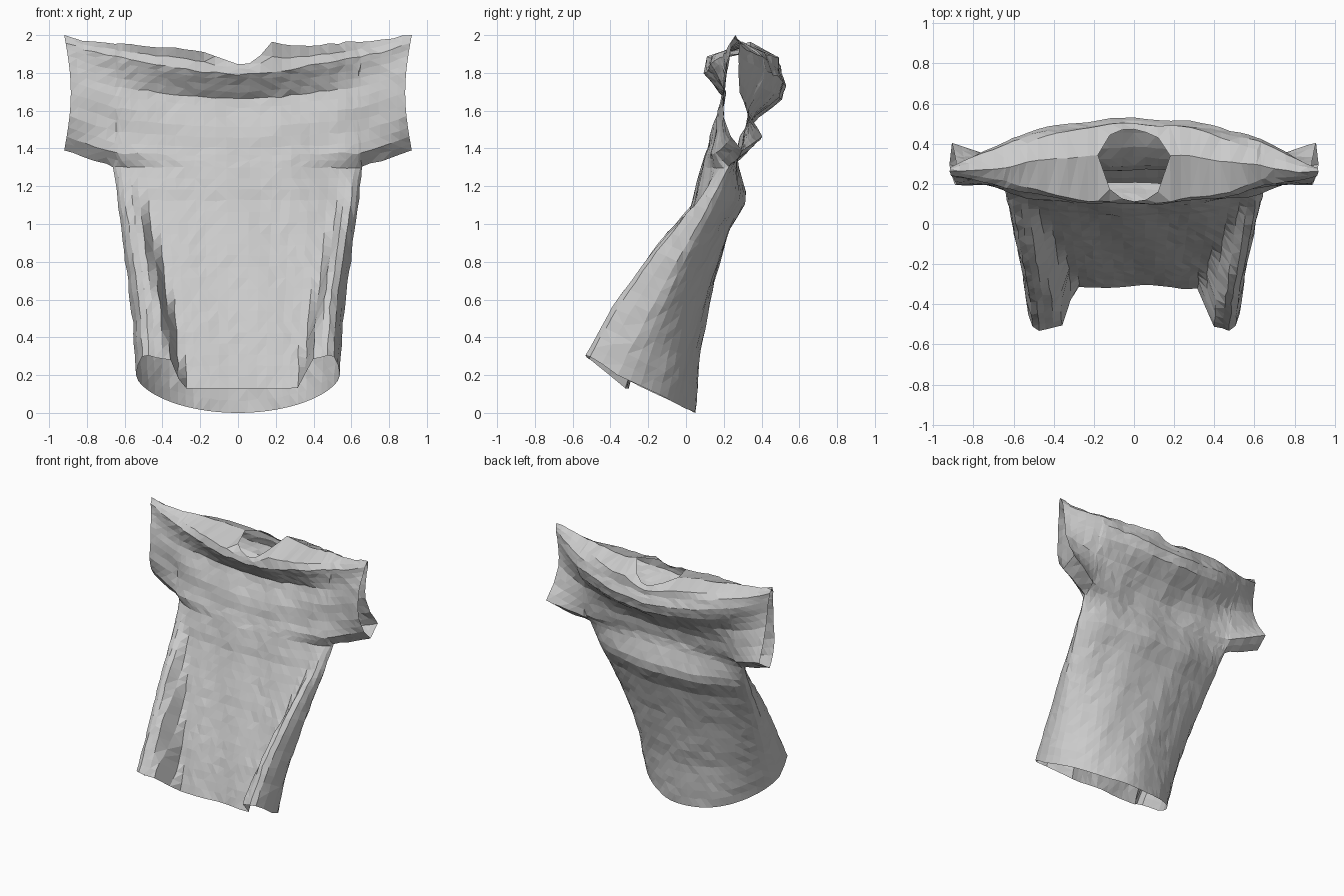
import bpy, bmesh, math, random

cube = bpy.data.objects.get("Cube")
if cube:
    bpy.data.objects.remove(cube, do_unlink=True)
random.seed(4)

ARMPIT_X, ARMPIT_Z, CUFF_X, NECK_R = 0.65, 1.3, 0.92, 0.18
RIDGE_T = .93


def interp(table, t):
    """Row of values at t in a table whose first column is the key."""
    if t <= table[0][0]:
        return table[0][1:]
    for a, b in zip(table, table[1:]):
        if t <= b[0]:
            f = (t - a[0]) / (b[0] - a[0])
            return [p + (q - p) * f for p, q in zip(a[1:], b[1:])]
    return table[-1][1:]


def smooth(a, b, x):
    f = min(1, max(0, (x - a) / (b - a)))
    return f * f * (3 - 2 * f)


# Trunk: height fraction, front centre y, side y, back centre y, half width, fold depth
TRUNK = [(0, -.31, -.36, .05, .54, .19), (.25, -.22, -.22, .07, .555, .17),
         (.54, -.09, -.06, .15, .595, .12), (.75, 0, .08, .235, .625, .07),
         (.85, .04, .14, .31, .64, .03), (.9, .05, .17, .315, .645, .02),
         (1, .08, .23, .275, .66, 0)]
# Yoke: height fraction, front y and back y at the centre, armpit and cuff
YOKE = [(0, .08, .23, .3, .275, .23, .3), (.12, .1, .17, .24, .26, .32, .41),
        (.3, .13, .18, .2, .29, .32, .34), (.5, .17, .19, .2, .38, .33, .29),
        (.68, .2, .2, .21, .5, .37, .28), (.82, .15, .2, .23, .53, .41, .28),
        (RIDGE_T, .1, .19, .24, .5, .4, .28), (1, .11, .26, .26, .5, .28, .26)]
# Shoulder line and the drape ridge below it: x, z
SHOULDER = [(-.92, 2), (-.8, 1.965), (-.5, 1.945), (-.3, 1.93), (-.18, 1.91),
            (.03, 1.835), (.1, 1.87), (.18, 1.965), (.3, 1.94), (.7, 1.97), (.92, 2)]
RIDGE = [(0, 1.83), (.2, 1.845), (.5, 1.9), (.8, 1.96), (.92, 2)]


def trunk_point(x, t, back):
    fc, side, bc, width, fold = interp(TRUNK, t)
    s = x / ARMPIT_X
    p = max(0, 1 - s * s) ** .6
    start = .53 + .25 * t + (.06 if x > 0 else 0)
    g = smooth(start, start + .14, abs(s)) * min(1, 3 * p)
    if back:
        y, hem = side + (bc - side) * p, .2 * (1 - p)
    else:
        y = side + (fc - side) * p - fold * g
        hem = .13 + .15 * g + .07 * s ** 8
    return s * width, y, hem + (ARMPIT_Z - hem) * t


def yoke_point(x, t, back):
    if t == 0 and abs(x) <= ARMPIT_X:
        return trunk_point(x, 1, back)
    centre, arm, cuff = interp(YOKE, t)[3 * back:3 * back + 3]
    ax = abs(x)
    u = max(0, (ax - ARMPIT_X) / (CUFF_X - ARMPIT_X))
    if u > 0:
        y = arm + (cuff - arm) * u
    else:
        y = arm + (centre - arm) * (1 - (ax / ARMPIT_X) ** 2) ** (.6 + .3 * t)
    bottom, ridge = ARMPIT_Z + .09 * u, interp(RIDGE, ax)[0]
    z = bottom + (ridge - bottom) * t
    if t > RIDGE_T:
        # top of the shoulder rises from the ridge to the seam
        ridge_z = bottom + (ridge - bottom) * RIDGE_T
        f = (t - RIDGE_T) / (1 - RIDGE_T)
        z = ridge_z + (interp(SHOULDER, x)[0] - ridge_z) * f
    if t == 1:
        # round neck opening, closed shoulder seam outside it
        round_part = math.sqrt(max(0, 1 - (ax / NECK_R) ** 2))
        y = .34 - .08 * smooth(NECK_R, CUFF_X, ax) + (.13 if back else -.23) * round_part
    elif t > 0:
        # sagging drape wrinkles
        y += .006 * math.sin(24 * (z - .3 * x * x)) * (1 - u) * min(1, 4 * (1 - t))
    return x - math.copysign(.035 * u * math.sin(math.pi * t), x), y, z


def add_grid(bm, func, xs, ts, back):
    rows = [[bm.verts.new(func(x, t, back)) for x in xs] for t in ts]
    for r0, r1 in zip(rows, rows[1:]):
        for i in range(len(xs) - 1):
            quad = [r0[i], r0[i + 1], r1[i + 1], r1[i]]
            bm.faces.new(quad[::-1] if back else quad)


# Column positions, mirrored left and right
half = [.06, .12, NECK_R, .23, .28, .33, .38, .43, .48, .53, .57, .61, .635, ARMPIT_X]
body_x = [-x for x in reversed(half)] + [0] + half
cuffs = [.7, .76, .82, .87, CUFF_X]
full_x = [-x for x in reversed(cuffs)] + body_x + cuffs
body_t = [i / 20 for i in range(21)]
yoke_t = [0, .06, .12, .2, .3, .4, .5, .6, .68, .75, .82, .88, RIDGE_T, .965, 1]

# Sew front and back panels into one open shirt
bm = bmesh.new()
for back in (0, 1):
    add_grid(bm, trunk_point, body_x, body_t, back)
    add_grid(bm, yoke_point, full_x, yoke_t, back)
bmesh.ops.remove_doubles(bm, verts=bm.verts[:], dist=.0015)

# Crumple the cloth slightly
for v in bm.verts:
    x, y, z = v.co
    v.co.y += random.uniform(-.003, .003) + .005 * math.sin(17 * x + 5 * z)
    if not v.is_boundary:
        v.co.x += random.uniform(-.004, .004)
        v.co.z += random.uniform(-.005, .005)
bmesh.ops.triangulate(bm, faces=bm.faces[:], quad_method='SHORT_EDGE')

mesh = bpy.data.meshes.new("shirt")
bm.to_mesh(mesh)
bm.free()
shirt = bpy.data.objects.new("shirt", mesh)
bpy.context.collection.objects.link(shirt)

# Plain grey cloth
cloth = bpy.data.materials.new("grey_cloth")
cloth.use_nodes = True
colour = (.6, .6, .6, 1)
cloth.diffuse_color = colour
cloth.node_tree.nodes["Principled BSDF"].inputs["Base Color"].default_value = colour
mesh.materials.append(cloth)
